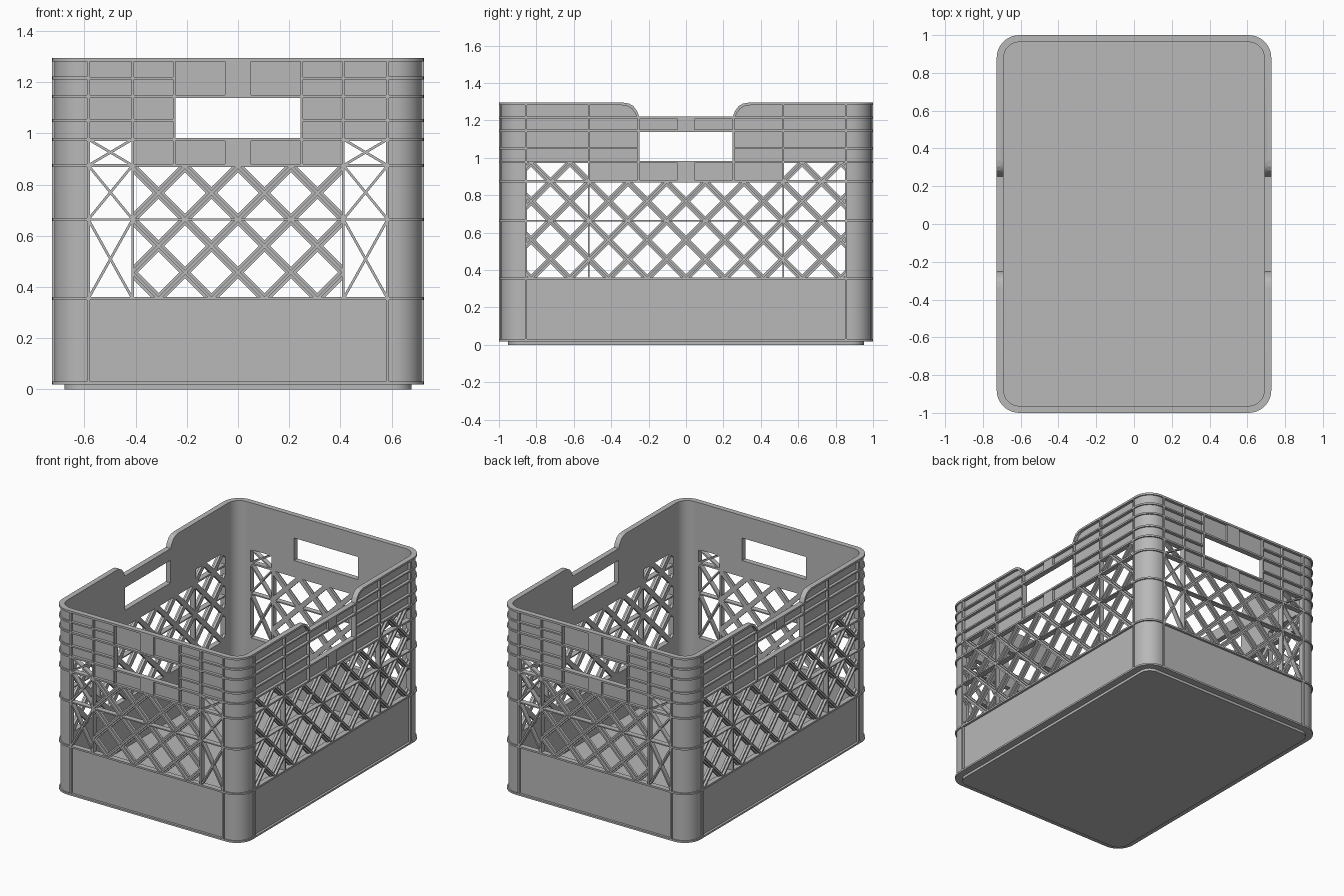
import bpy, bmesh, math

if "Cube" in bpy.data.objects:
    bpy.data.objects.remove(bpy.data.objects["Cube"])

HX, HY, TOP = 0.727, 1.0, 1.295      # half width, half length, height
R, DEEP = 0.12, 0.037                # corner radius, wall depth
Z_BASE, Z_LOW, Z_MID, Z_UP, Z_HAND, Z_HOLE = 0.018, 0.354, 0.664, 0.875, 0.977, 1.145
PITCH = 0.207                        # lattice spacing
ENDS, SIDES = ("front", "back"), ("right", "left")

grey = bpy.data.materials.new("grey_plastic")
grey.diffuse_color = (0.48, 0.48, 0.48, 1)
grey.use_nodes = True
grey.node_tree.nodes["Principled BSDF"].inputs["Base Color"].default_value = grey.diffuse_color


def finish(name, bm):
    bmesh.ops.recalc_face_normals(bm, faces=bm.faces)
    me = bpy.data.meshes.new(name)
    bm.to_mesh(me)
    bm.free()
    ob = bpy.data.objects.new(name, me)
    bpy.context.collection.objects.link(ob)
    me.materials.append(grey)
    bpy.ops.object.select_all(action='DESELECT')
    ob.select_set(True)
    bpy.context.view_layer.objects.active = ob
    bpy.ops.object.shade_smooth_by_angle(angle=math.radians(35))


def prism(bm, lower, upper):
    a = [bm.verts.new(p) for p in lower]
    b = [bm.verts.new(p) for p in upper]
    n = len(a)
    bm.faces.new(a[::-1])
    bm.faces.new(b)
    for i in range(n):
        j = (i + 1) % n
        bm.faces.new((a[i], a[j], b[j], b[i]))


def place(wall, u, z, d):
    """Position along a wall, height and depth below the outer face."""
    return {"front": (u, d - HY, z), "back": (-u, HY - d, z),
            "right": (HX - d, u, z), "left": (d - HX, -u, z)}[wall]


def slab(bm, walls, pts, d0, d1=DEEP):
    for w in walls:
        prism(bm, [place(w, u, z, d0) for u, z in pts], [place(w, u, z, d1) for u, z in pts])


def rect(bm, walls, u0, u1, z0, z1, d0=0.0, d1=DEEP):
    slab(bm, walls, [(u0, z0), (u1, z0), (u1, z1), (u0, z1)], d0, d1)


def pair(bm, walls, u0, u1, z0, z1, d0=0.0, d1=DEEP):
    rect(bm, walls, u0, u1, z0, z1, d0, d1)
    rect(bm, walls, -u1, -u0, z0, z1, d0, d1)


def rib(bm, walls, u, z0, z1, t=0.012, d0=0.0):
    pair(bm, walls, u - t / 2, u + t / 2, z0, z1, d0)


def clip(pts, axis, limit, sign):
    out = []
    for p, q in zip(pts, pts[1:] + pts[:1]):
        a, b = sign * (p[axis] - limit), sign * (q[axis] - limit)
        if a >= 0:
            out.append(p)
        if a * b < 0:
            t = a / (a - b)
            out.append((p[0] + t * (q[0] - p[0]), p[1] + t * (q[1] - p[1])))
    return out


def bar(bm, walls, p, q, width, box, d0, d1=DEEP):
    """Slanted bar through p and q, trimmed to box (u0, u1, z0, z1)."""
    dx, dz = q[0] - p[0], q[1] - p[1]
    k = width / 2 / math.hypot(dx, dz)
    nx, nz = -dz * k, dx * k
    p, q = (p[0] - dx, p[1] - dz), (q[0] + dx, q[1] + dz)
    pts = [(p[0] + nx, p[1] + nz), (q[0] + nx, q[1] + nz),
           (q[0] - nx, q[1] - nz), (p[0] - nx, p[1] - nz)]
    for axis, limit, sign in ((0, box[0], 1), (0, box[1], -1), (1, box[2], 1), (1, box[3], -1)):
        pts = clip(pts, axis, limit, sign) if pts else pts
    if len(pts) > 2:
        slab(bm, walls, pts, d0, d1)


def lattice(bm, walls, box, shift):
    for i in range(-14, 15):
        c = shift + i * PITCH
        for s in (1, -1):
            p, q = (c - s, Z_MID - 1), (c + s, Z_MID + 1)
            bar(bm, walls, p, q, 0.032, box, 0.02)     # wide inner strip
            bar(bm, walls, p, q, 0.012, box, 0.004, 0.02)  # narrow outer fin


def corner_path(d):
    arc = [(math.cos(math.radians(a)), math.sin(math.radians(a))) for a in range(0, 91, 10)]
    pts = [(HX - R + (R - d) * c, HY - R + (R - d) * s) for c, s in arc]
    return [(HX - d, 0.855)] + pts + [(0.585, HY - d)]


def corners(bm, z0, z1, d0):
    outline = corner_path(d0) + corner_path(DEEP)[::-1]
    for sx in (1, -1):
        for sy in (1, -1):
            prism(bm, [(sx * x, sy * y, z0) for x, y in outline],
                  [(sx * x, sy * y, z1) for x, y in outline])


def plate(bm, z0, z1, d):
    q = corner_path(d)[1:-1]
    loop = q + [(-x, y) for x, y in q[::-1]] + [(-x, -y) for x, y in q] + [(x, -y) for x, y in q[::-1]]
    prism(bm, [(x, y, z0) for x, y in loop], [(x, y, z1) for x, y in loop])


# Floor with a stepped foot
bm = bmesh.new()
plate(bm, 0, Z_BASE, 0.048)
plate(bm, Z_BASE, Z_BASE + 0.012, 0)
finish("floor", bm)

# Corner posts with stacked rings
bm = bmesh.new()
corners(bm, Z_BASE, TOP, 0.009)
finish("corner_posts", bm)
bm = bmesh.new()
for z in (Z_LOW, Z_MID, Z_UP, Z_HAND, 1.051, Z_HOLE, 1.216):
    corners(bm, z - 0.006, z + 0.006, 0)
corners(bm, TOP - 0.014, TOP, 0)
finish("corner_rings", bm)

# Solid lower band
bm = bmesh.new()
rect(bm, ENDS, -0.585, 0.585, Z_BASE, Z_LOW, 0.016)
rect(bm, SIDES, -0.855, 0.855, Z_BASE, Z_LOW, 0.016)
finish("lower_band", bm)

# Upper end panels around the hand hole
bm = bmesh.new()
pair(bm, ENDS, 0.245, 0.585, Z_HAND, TOP, 0.02)
rect(bm, ENDS, -0.245, 0.245, Z_HOLE, TOP, 0.02)
rect(bm, ENDS, -0.412, 0.412, Z_UP, Z_HAND, 0.02)
finish("end_upper_panels", bm)

# Upper side panels with the lowered top edge
notch = [(0.25, 1.22), (0.262, 1.25), (0.282, 1.277), (0.305, 1.29), (0.335, TOP)]
bm = bmesh.new()
for s in (1, -1):
    shape = [(0.25, Z_HAND)] + notch + [(0.855, TOP), (0.855, Z_HAND)]
    slab(bm, SIDES, [(s * u, z) for u, z in shape], 0.02)
rect(bm, SIDES, -0.25, 0.25, Z_HOLE, 1.22, 0.02)
rect(bm, SIDES, -0.52, 0.52, Z_UP, Z_HAND, 0.02)
finish("side_upper_panels", bm)

# Top lip
bm = bmesh.new()
rect(bm, ENDS, -0.585, 0.585, TOP - 0.014, TOP)
pair(bm, SIDES, 0.335, 0.855, TOP - 0.014, TOP)
rect(bm, SIDES, -0.25, 0.25, 1.208, 1.22)
for s in (1, -1):
    for (u0, z0), (u1, z1) in zip(notch, notch[1:]):
        slab(bm, SIDES, [(s * u0, z0), (s * u1, z1), (s * (u1 + 0.008), z1 - 0.014),
                         (s * (u0 + 0.008), z0 - 0.014)], 0)
finish("top_lip", bm)

# Horizontal ribs
bm = bmesh.new()
for walls, edge, hole in ((ENDS, 0.585, 0.245), (SIDES, 0.855, 0.25)):
    for z, t in ((Z_BASE + 0.006, 0.012), (Z_LOW, 0.012), (Z_MID, 0.008), (Z_UP, 0.012),
                 (Z_HAND, 0.012), (Z_HOLE, 0.012)):
        rect(bm, walls, -edge, edge, z - t / 2, z + t / 2)
    for z in (1.051, 1.216):
        pair(bm, walls, hole, edge, z - 0.005, z + 0.005)
finish("horizontal_ribs", bm)

# Vertical ribs
bm = bmesh.new()
rib(bm, ENDS, 0.585, Z_BASE, TOP)
rib(bm, ENDS, 0.412, Z_LOW, TOP, 0.01)
rib(bm, ENDS, 0.249, Z_UP, TOP, 0.01)
rib(bm, SIDES, 0.855, Z_BASE, TOP)
rib(bm, SIDES, 0.52, Z_LOW, TOP, 0.008)
rib(bm, SIDES, 0.254, Z_UP, 1.21, 0.01)
finish("vertical_ribs", bm)

# Raised blocks above and below the hand holes
bm = bmesh.new()
rect(bm, ENDS, -0.05, 0.05, Z_HOLE, TOP, 0.003)
rect(bm, ENDS, -0.05, 0.05, Z_UP, Z_HAND, 0.003)
rect(bm, SIDES, -0.045, 0.045, Z_HOLE, 1.22, 0.003)
rect(bm, SIDES, -0.045, 0.045, Z_UP, Z_HAND, 0.003)
finish("handle_blocks", bm)

# Diamond lattice
bm = bmesh.new()
lattice(bm, ENDS, (-0.412, 0.412, Z_LOW, Z_UP), 0)
finish("end_lattice", bm)
bm = bmesh.new()
lattice(bm, SIDES, (-0.52, 0.52, Z_LOW, Z_UP), PITCH / 2)
for u0, u1 in ((-0.855, -0.52), (0.52, 0.855)):
    lattice(bm, SIDES, (u0, u1, Z_LOW, Z_HAND), PITCH / 2)
finish("side_lattice", bm)

# Thin cross braces beside the end lattice
bm = bmesh.new()
for u0, u1 in ((-0.585, -0.412), (0.412, 0.585)):
    for z0, z1 in ((Z_LOW, Z_MID), (Z_MID, Z_UP), (Z_UP, Z_HAND)):
        for a, b in ((u0, u1), (u1, u0)):
            bar(bm, ENDS, (a, z0), (b, z1), 0.01, (u0, u1, z0, z1), 0.004)
finish("cross_braces", bm)
